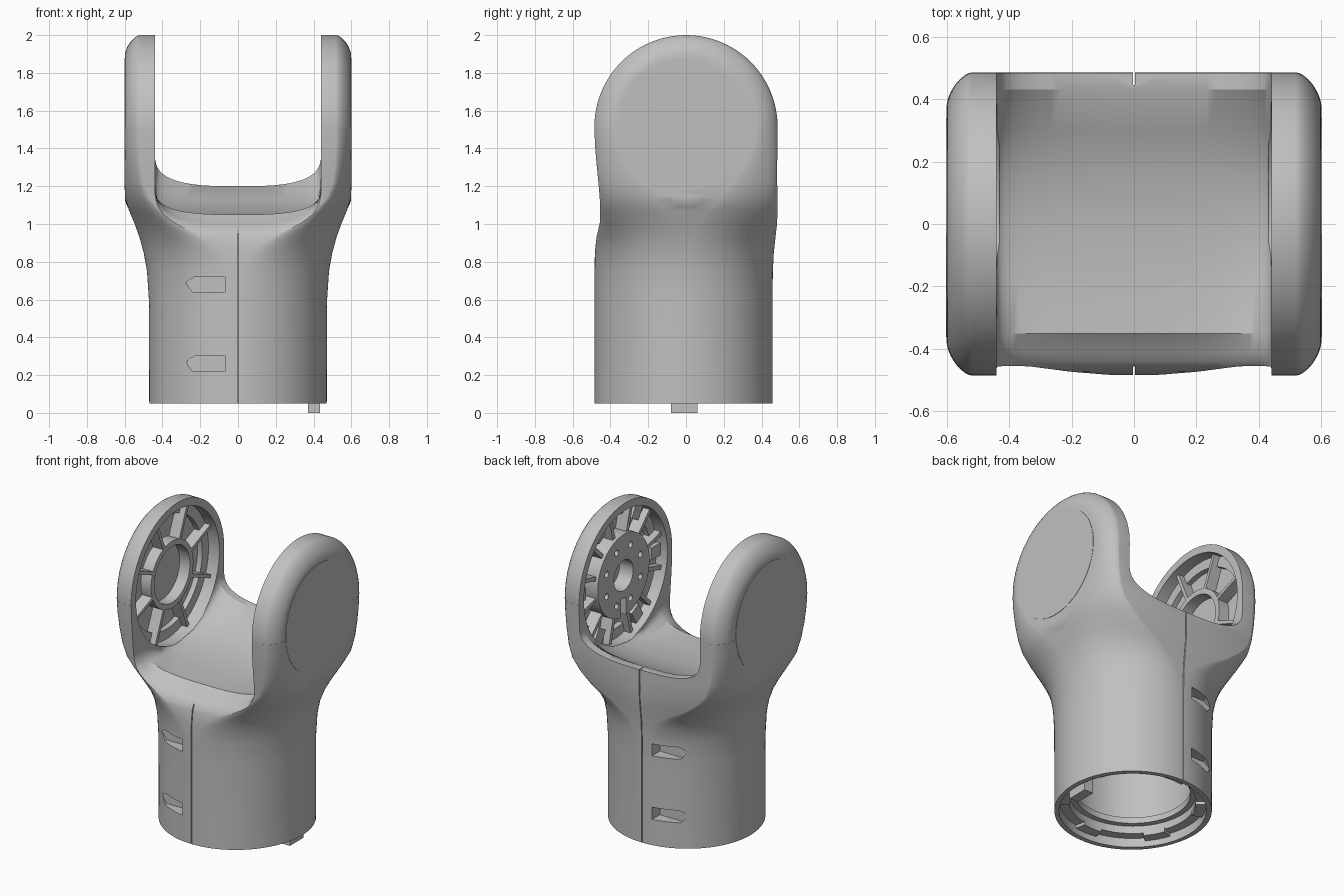
import bpy, bmesh
from math import sin, cos, pi, copysign
from mathutils import Vector

if "Cube" in bpy.data.objects:
    bpy.data.objects.remove(bpy.data.objects["Cube"])

grey = bpy.data.materials.new("plain_grey")
grey.use_nodes = True
GREY = (0.53, 0.53, 0.53, 1)
grey.diffuse_color = GREY
for node in grey.node_tree.nodes:
    if node.type == 'BSDF_PRINCIPLED':
        node.inputs["Base Color"].default_value = GREY

PIVOT = 1.515   # height of the joint axis
DISC_R = 0.485
BORE_Y = -0.012


def loft(bm, rings, wrap=False):
    """Skin closed rings; cap the ends, or join last to first."""
    loops = [[bm.verts.new(p) for p in ring] for ring in rings]
    pairs = list(zip(loops, loops[1:]))
    if wrap:
        pairs.append((loops[-1], loops[0]))
    else:
        bm.faces.new(loops[0])
        bm.faces.new(loops[-1])
    for a, b in pairs:
        n = len(a)
        for i in range(n):
            j = (i + 1) % n
            bm.faces.new((a[i], a[j], b[j], b[i]))


def make(name, bm):
    bmesh.ops.recalc_face_normals(bm, faces=bm.faces[:])
    mesh = bpy.data.meshes.new(name)
    bm.to_mesh(mesh)
    bm.free()
    mesh.materials.append(grey)
    ob = bpy.data.objects.new(name, mesh)
    bpy.context.collection.objects.link(ob)
    return ob


def turned(bm, profile, centre, axis, wrap=False, seg=72):
    """Revolve (distance, radius) pairs around the x or z axis."""
    rings = []
    for d, r in profile:
        ring = []
        for i in range(seg):
            u, v = r * cos(2 * pi * i / seg), r * sin(2 * pi * i / seg)
            ring.append(Vector(centre) + Vector((d, u, v) if axis == 'x' else (u, v, d)))
        rings.append(ring)
    loft(bm, rings, wrap)


def annulus(bm, d0, d1, r0, r1, centre, axis):
    turned(bm, [(d0, r0), (d0, r1), (d1, r1), (d1, r0)], centre, axis, True)


def box(bm, lo, hi):
    corners = ((lo[0], lo[1]), (hi[0], lo[1]), (hi[0], hi[1]), (lo[0], hi[1]))
    loft(bm, [[(x, y, z) for x, y in corners] for z in (lo[2], hi[2])])


def spoke(bm, x0, x1, r0, r1, width, ang):
    """Radial bar around the joint axis."""
    rings = []
    for x in (x0, x1):
        ring = []
        for r, w in ((r0, -width), (r1, -width), (r1, width), (r0, width)):
            ring.append((x, r * cos(ang) - w / 2 * sin(ang),
                         PIVOT + r * sin(ang) + w / 2 * cos(ang)))
        rings.append(ring)
    loft(bm, rings)


def boolean(target, cutter, op='DIFFERENCE'):
    cutter.hide_render = True
    mod = target.modifiers.new("bool", 'BOOLEAN')
    mod.operation, mod.solver, mod.object = op, 'EXACT', cutter
    bpy.context.view_layer.objects.active = target
    bpy.ops.object.modifier_apply(modifier=mod.name)
    bpy.data.objects.remove(cutter)


def corner(t, flat_x, flat_y):
    """Point on a unit rounded corner that starts after the given flats."""
    e = 1 + .3 * flat_x
    return flat_x + (1 - flat_x) * cos(t) ** e, flat_y + (1 - flat_y) * sin(t) ** e


# Shell: round sleeve swelling into a fork with rounded corners
# height, half width, front depth, back depth, flat share of width, of depth
SECTIONS = [
    (.05, .47, .484, .458, 0, 0), (.6, .472, .484, .458, 0, 0), (.75, .482, .484, .46, .04, 0),
    (.85, .5, .483, .465, .14, .02), (.93, .522, .474, .474, .36, .06),
    (1, .547, .458, .482, .58, .13), (1.07, .576, .455, .485, .71, .24),
    (1.14, .599, .457, .484, .79, .38), (1.22, .6, .464, .483, .84, .52),
    (1.32, .6, .474, .483, .86, .67), (1.42, .6, .482, .484, .867, .75),
    (1.505, .6, .485, .485, .867, .78)]
STEPS = 28
rings = []
for z, a, front, back, flat_x, flat_y in SECTIONS:
    arc = [corner((i + .5) / STEPS * pi / 2, flat_x, flat_y) for i in range(STEPS)]
    ring = [(a * u, back * v, z) for u, v in arc]
    ring += [(-a * u, back * v, z) for u, v in reversed(arc)]
    ring += [(-a * u, -front * v, z) for u, v in arc]
    ring += [(a * u, -front * v, z) for u, v in reversed(arc)]
    rings.append(ring)
bm = bmesh.new()
loft(bm, rings)
shell = make("fork_shell", bm)

# Rounded ends of the fork arms
for side in (1, -1):
    bm = bmesh.new()
    arc = [corner(pi / 2 * (1 - k / 8), .867, .78) for k in range(9)]
    profile = [(.4, DISC_R)] + [(.599 * u, DISC_R * v) for u, v in arc]
    turned(bm, [(side * x, r) for x, r in profile], (0, 0, PIVOT), 'x', seg=96)
    boolean(shell, make("arm_end", bm), 'UNION')

# Saddle between the arms: floor height and corner fillet at each depth
FLOOR = [(-.7, .6, .25), (-.487, .89, .25), (-.465, .95, .25), (-.44, .985, .25),
         (-.41, 1, .24), (-.35, 1.05, .15), (-.18, 1.045, .06), (0, 1.055, .05),
         (.15, 1.08, .05), (.3, 1.13, .09), (.43, 1.2, .18), (.7, 1.2, .18)]
rings = []
for y, f, fillet in FLOOR:
    ring = [(-.44, y, 2.3)]
    for k in range(33):
        t = pi * (1 - k / 32)
        across = copysign(abs(cos(t)) ** (2 / 3), cos(t))
        ring.append((.44 * across, y, f + fillet * (1 - abs(sin(t)) ** (2 / 3))))
    rings.append(ring + [(.44, y, 2.3)])
bm = bmesh.new()
loft(bm, rings)
boolean(shell, make("saddle_cutter", bm))

# Stepped bore in the sleeve
bm = bmesh.new()
turned(bm, [(-.1, .44), (.11, .44), (.11, .38), (.8, .38)], (0, BORE_Y, 0), 'z')
boolean(shell, make("bore_cutter", bm))

# Stepped round pockets on the inner faces of the arms
for side in (1, -1):
    bm = bmesh.new()
    turned(bm, [(side * x, r) for x, r in ((.43, .435), (.52, .435), (.52, .37), (.555, .37))],
           (0, 0, PIVOT), 'x')
    boolean(shell, make("pocket_cutter", bm))

# Seam grooves and pointed slots, front and back
for side, wall in ((-1, -.455), (1, .445)):
    bm = bmesh.new()
    box(bm, (-.003, min(wall, side * .7), -.1), (.003, max(wall, side * .7), 1.4))
    boolean(shell, make("seam_cutter", bm))
    for z in (.64, .22):
        outline = [(-.07, z), (-.07, z + .08), (-.23, z + .08), (-.28, z + .05), (-.24, z)]
        bm = bmesh.new()
        loft(bm, [[(x, y, h) for x, h in outline] for y in (side * .7, side * .385 + BORE_Y)])
        boolean(shell, make("slot_cutter", bm))

# Flush cover discs on the outside of the arms
for side, label in ((1, "left"), (-1, "right")):
    bm = bmesh.new()
    turned(bm, [(side * .594, .35), (side * .602, .35)], (0, -.012, 1.53), 'x')
    make(label + "_cover_disc", bm)

# Right arm: hollow hub with eight ribs
bm = bmesh.new()
annulus(bm, -.48, -.56, .185, .22, (0, 0, PIVOT), 'x')
make("right_hub_ring", bm)
bm = bmesh.new()
for k in range(8):
    spoke(bm, -.48, -.56, .21, .44, .022, pi * (k + .5) / 4)
make("right_ribs", bm)

# Left arm: solid hub with bolt holes, a notch and ribs
bm = bmesh.new()
annulus(bm, .455, .56, .1, .27, (0, 0, PIVOT), 'x')
hub = make("left_hub", bm)
bm = bmesh.new()
for k in range(8):
    t = pi * (k + .5) / 4
    turned(bm, [(.4, .02), (.52, .02)], (0, .19 * cos(t), PIVOT + .19 * sin(t)), 'x', seg=16)
boolean(hub, make("bolt_hole_cutter", bm))
bm = bmesh.new()
spoke(bm, .4, .52, .15, .4, .05, -pi / 2)
boolean(hub, make("notch_cutter", bm))
bm = bmesh.new()
for k in range(12):
    spoke(bm, .475, .56, .26, .44, .026, pi * (k + .5) / 6)
make("left_ribs", bm)
bm = bmesh.new()
for k in range(6):
    spoke(bm, .49, .56, .34, .44, .08, pi * k / 3)
make("left_blocks", bm)

# Fittings inside the sleeve mouth
bm = bmesh.new()
annulus(bm, .16, .2, .345, .385, (0, BORE_Y, 0), 'z')
make("retaining_ring", bm)
bm = bmesh.new()
for k in range(6):
    rings = []
    for step in range(7):
        t = pi * (k + .5) / 3 + (step - 3) * .06
        rings.append([(r * cos(t), r * sin(t) + BORE_Y, z)
                      for r, z in ((.375, .09), (.445, .09), (.445, .12), (.375, .12))])
    loft(bm, rings)
make("mouth_tabs", bm)
bm = bmesh.new()
box(bm, (.37, -.08, 0), (.435, .06, .12))
make("locating_peg", bm)

# Smooth shading with crisp edges
bpy.ops.object.select_all(action='DESELECT')
for ob in bpy.context.collection.objects:
    if ob.type == 'MESH' and grey.name in ob.data.materials:
        ob.select_set(True)
        bpy.context.view_layer.objects.active = ob
bpy.ops.object.shade_smooth_by_angle(angle=pi / 6)
